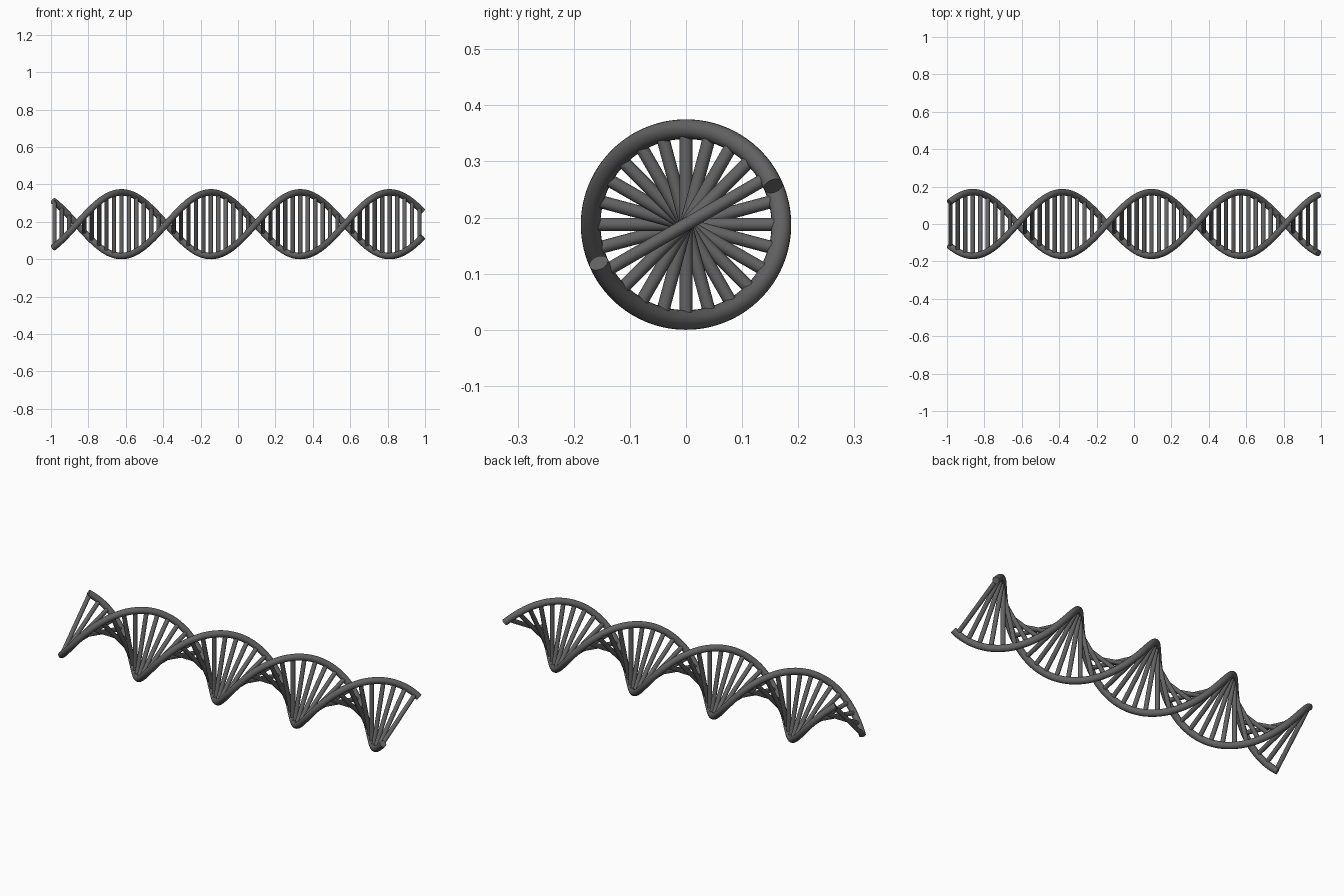
import bpy, bmesh, math
from mathutils import Vector, Matrix

if "Cube" in bpy.data.objects:
    bpy.data.objects.remove(bpy.data.objects["Cube"])

PERIOD, RADIUS, TUBE, RUNG = 0.956, 0.170, 0.0175, 0.0115
CZ, X_END, X_PEAK = 0.1875, 0.987, 0.811   # axis height, strand end, place where pair stands upright
STEPS, SIDES = 220, 20

grey = bpy.data.materials.new("dark grey")
grey.diffuse_color = (0.125, 0.125, 0.125, 1)
grey.use_nodes = True
grey.node_tree.nodes["Principled BSDF"].inputs["Base Color"].default_value = grey.diffuse_color


def angle(x):
    return math.pi / 2 - 2 * math.pi * (x - X_PEAK) / PERIOD


def point(x, phase=0.0, r=RADIUS):
    a = angle(x) + phase
    return Vector((x, r * math.cos(a), CZ + r * math.sin(a)))


def finish(bm, name):
    bmesh.ops.recalc_face_normals(bm, faces=bm.faces)
    me = bpy.data.meshes.new(name)
    bm.to_mesh(me)
    bm.free()
    ob = bpy.data.objects.new(name, me)
    bpy.context.collection.objects.link(ob)
    me.materials.append(grey)
    bpy.ops.object.select_all(action='DESELECT')
    ob.select_set(True)
    bpy.context.view_layer.objects.active = ob
    bpy.ops.object.shade_smooth_by_angle(angle=math.radians(40))


# Two helical strands: round section swept along the helix, capped square to the path
def strand(name, phase):
    bm = bmesh.new()
    rings = []
    for i in range(STEPS + 1):
        x = -X_END + 2 * X_END * i / STEPS
        p = point(x, phase)
        tangent = (point(x + 1e-3, phase) - point(x - 1e-3, phase)).normalized()
        out = (p - Vector((x, 0, CZ))).normalized()
        side = tangent.cross(out)
        rings.append([bm.verts.new(p + TUBE * (math.cos(t) * out + math.sin(t) * side))
                      for t in (2 * math.pi * k / SIDES for k in range(SIDES))])
    for a, b in zip(rings, rings[1:]):
        for k in range(SIDES):
            n = (k + 1) % SIDES
            bm.faces.new((a[k], a[n], b[n], b[k]))
    bm.faces.new(rings[0])
    bm.faces.new(rings[-1])
    finish(bm, name)


strand("strand_a", 0.0)
strand("strand_b", math.pi)

# Rungs: one every 15 degrees of twist
bm = bmesh.new()
for k in range(-4, 46):
    x = X_PEAK - k * PERIOD / 24
    d = point(x) - point(x, math.pi)
    rot = d.to_track_quat('Z', 'Y').to_matrix().to_4x4()
    bmesh.ops.create_cone(bm, cap_ends=True, segments=16, radius1=RUNG, radius2=RUNG,
                          depth=2 * RADIUS, matrix=Matrix.Translation((x, 0, CZ)) @ rot)
finish(bm, "rungs")
